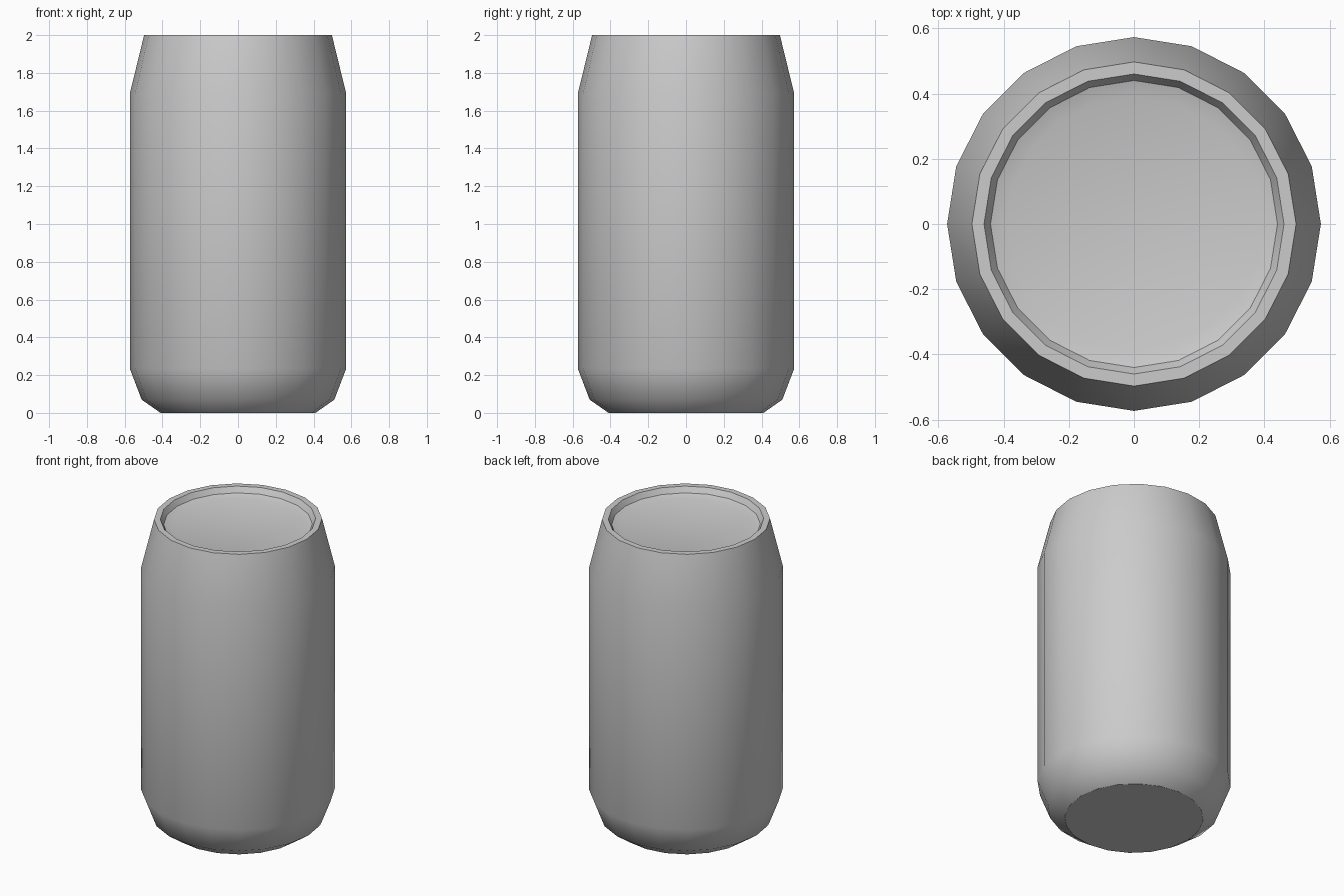
import bpy
import bmesh
from math import radians
from mathutils import Matrix, Vector

SIDES = 20

cube = bpy.data.objects.get("Cube")
if cube:
    bpy.data.objects.remove(cube, do_unlink=True)

# Bare metal
metal = bpy.data.materials.new("light_grey_metal")
metal.use_nodes = True
grey = (0.6, 0.6, 0.6, 1)
metal.diffuse_color = grey
metal.node_tree.nodes["Principled BSDF"].inputs["Base Color"].default_value = grey


def lathe(name, profile, cap_first=False, cap_last=False):
    """Spin a (radius, height) profile around z, optionally capping its ends."""
    bm = bmesh.new()
    rings = []
    for radius, z in profile:
        rings.append([bm.verts.new(Matrix.Rotation(radians(360 / SIDES * i), 3, "Z")
                                   @ Vector((radius, 0, z))) for i in range(SIDES)])
    for low, high in zip(rings, rings[1:]):
        for i in range(SIDES):
            j = (i + 1) % SIDES
            bm.faces.new((low[i], low[j], high[j], high[i]))
    if cap_first:
        bm.faces.new(rings[0][::-1])
    if cap_last:
        bm.faces.new(rings[-1])
    mesh = bpy.data.meshes.new(name)
    bm.to_mesh(mesh)
    bm.free()
    mesh.materials.append(metal)
    obj = bpy.data.objects.new(name, mesh)
    bpy.context.collection.objects.link(obj)
    bpy.ops.object.select_all(action="DESELECT")
    obj.select_set(True)
    bpy.context.view_layer.objects.active = obj
    bpy.ops.object.shade_smooth_by_angle(angle=radians(40))
    return obj


# Can wall with tapered base and shoulder
lathe("can_body", [(0.41, 0), (0.51, 0.07), (0.573, 0.235), (0.573, 1.69), (0.497, 2)])

# Flat underside
lathe("can_base", [(0.41, 0)], cap_first=True)

# Flat rim and recessed lid
lathe("can_rim", [(0.497, 2), (0.46, 2)])
lathe("can_lid", [(0.46, 2), (0.44, 1.965), (0.39, 1.95)], cap_last=True)
